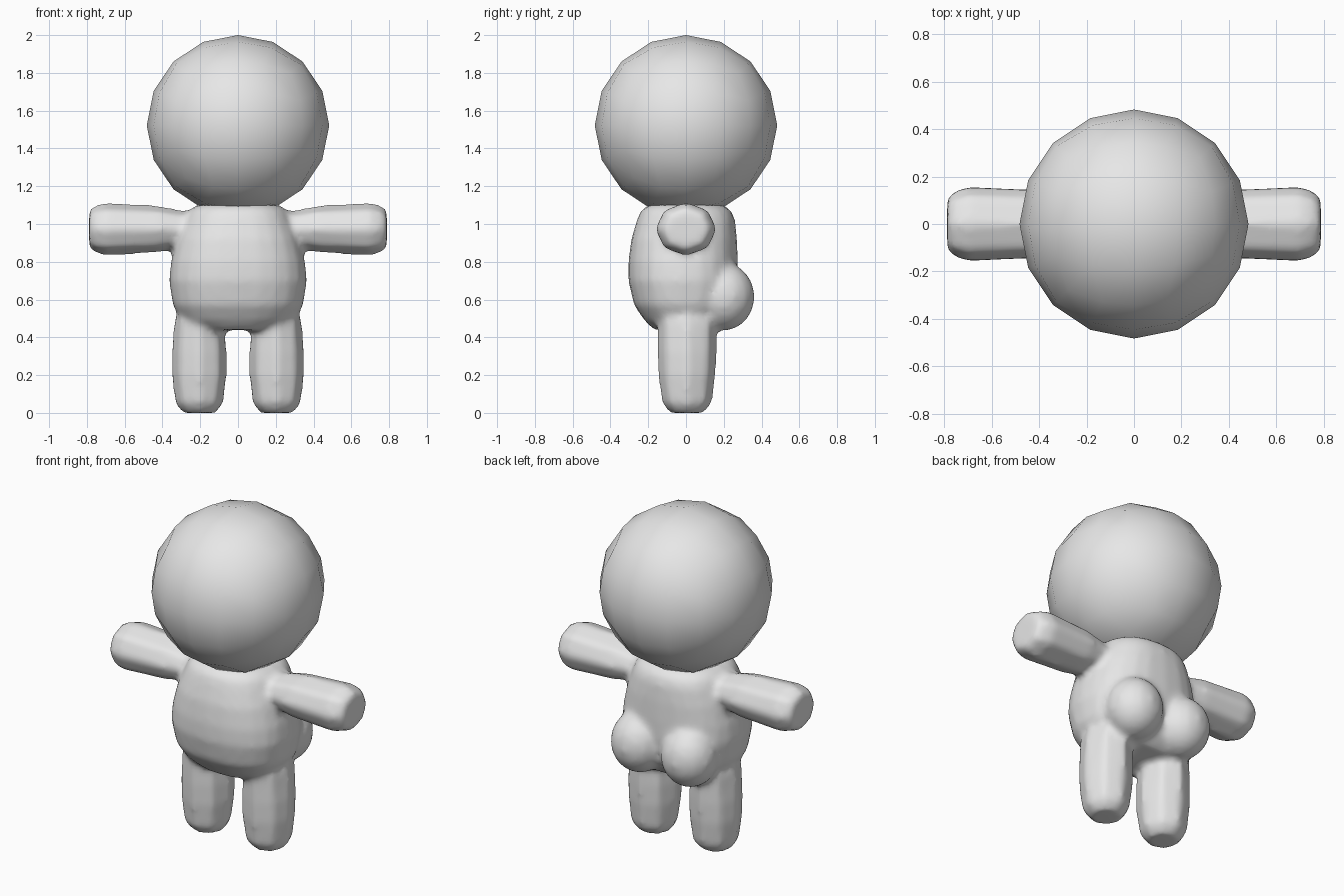
import bpy, bmesh, math
from mathutils import Vector, Matrix

cube = bpy.data.objects.get("Cube")
if cube:
    bpy.data.objects.remove(cube)

grey = bpy.data.materials.new("soft_grey")
grey.use_nodes = True
grey.diffuse_color = (0.8, 0.8, 0.8, 1)
grey.node_tree.nodes["Principled BSDF"].inputs["Base Color"].default_value = (0.8, 0.8, 0.8, 1)


def loft(bm, rings, sides, place, power=2.0):
    """Closed tube; each ring is (height, half width, half depth, depth offset)."""
    loops = []
    for h, rx, ry, oy in rings:
        loop = []
        for i in range(sides):
            a = 2 * math.pi * i / sides
            c, s = math.cos(a), math.sin(a)
            x = math.copysign(abs(c) ** (2 / power), c) * rx
            y = math.copysign(abs(s) ** (2 / power), s) * ry + oy
            loop.append(bm.verts.new(place @ Vector((x, y, h))))
        loops.append(loop)
    for low, high in zip(loops, loops[1:]):
        for i in range(sides):
            j = (i + 1) % sides
            bm.faces.new((low[i], low[j], high[j], high[i]))
    bm.faces.new(loops[0][::-1])
    bm.faces.new(loops[-1])


def add_object(name, bm):
    bmesh.ops.recalc_face_normals(bm, faces=bm.faces)
    mesh = bpy.data.meshes.new(name)
    bm.to_mesh(mesh)
    bm.free()
    mesh.materials.append(grey)
    mesh.shade_smooth()
    ob = bpy.data.objects.new(name, mesh)
    bpy.context.collection.objects.link(ob)
    return ob


# Head: a cube rounded into an even low-poly ball
bm = bmesh.new()
bmesh.ops.create_cube(bm, size=2)
bmesh.ops.subdivide_edges(bm, edges=bm.edges[:], cuts=3, use_grid_fill=True)
for v in bm.verts:
    direction = Vector([math.tan(c * math.pi / 4) for c in v.co]).normalized()
    v.co = direction * 0.483
head = add_object("head", bm)
head.data.transform(Matrix.Translation((0, 0, 1.522)) @ Matrix.Diagonal((1, 1, 0.99, 1)))

# Body: torso, legs, arms and seat fused into one soft skin
bm = bmesh.new()
torso = [
    (0.44, 0.20, 0.17, 0.00), (0.49, 0.30, 0.22, 0.00),
    (0.57, 0.345, 0.265, -0.01), (0.70, 0.365, 0.29, -0.015),
    (0.80, 0.355, 0.29, -0.015), (0.92, 0.325, 0.28, -0.01),
    (1.02, 0.285, 0.26, 0.00), (1.07, 0.26, 0.24, 0.00),
    (1.10, 0.22, 0.20, 0.00),
]
loft(bm, torso, 24, Matrix.Identity(4), 2.4)

leg = [
    (0.00, 0.09, 0.09, 0), (0.05, 0.13, 0.135, 0), (0.20, 0.148, 0.155, 0),
    (0.32, 0.148, 0.16, 0), (0.48, 0.135, 0.16, 0), (0.60, 0.10, 0.12, 0),
]
arm = [
    (0.18, 0.10, 0.11, 0), (0.30, 0.10, 0.13, 0), (0.42, 0.125, 0.15, 0),
    (0.70, 0.142, 0.163, 0), (0.76, 0.125, 0.14, 0), (0.788, 0.10, 0.115, 0),
]
for side in (-1, 1):
    loft(bm, leg, 8, Matrix.Translation((side * 0.205, 0.005, 0)))
    turn = Matrix.Rotation(side * math.pi / 2, 4, "Y")
    loft(bm, arm, 8, Matrix.Translation((0, 0, 0.973)) @ turn)
    seat = Matrix.Translation((side * 0.168, 0.20, 0.615)) @ Matrix.Diagonal((0.165, 0.165, 0.18, 1))
    bmesh.ops.create_uvsphere(bm, u_segments=16, v_segments=10, radius=1, matrix=seat)
body = add_object("body", bm)

remesh = body.modifiers.new("fuse", "REMESH")
remesh.mode = "VOXEL"
remesh.voxel_size = 0.02
remesh.use_smooth_shade = True
soften = body.modifiers.new("soften", "SMOOTH")
soften.factor = 0.5
soften.iterations = 6
